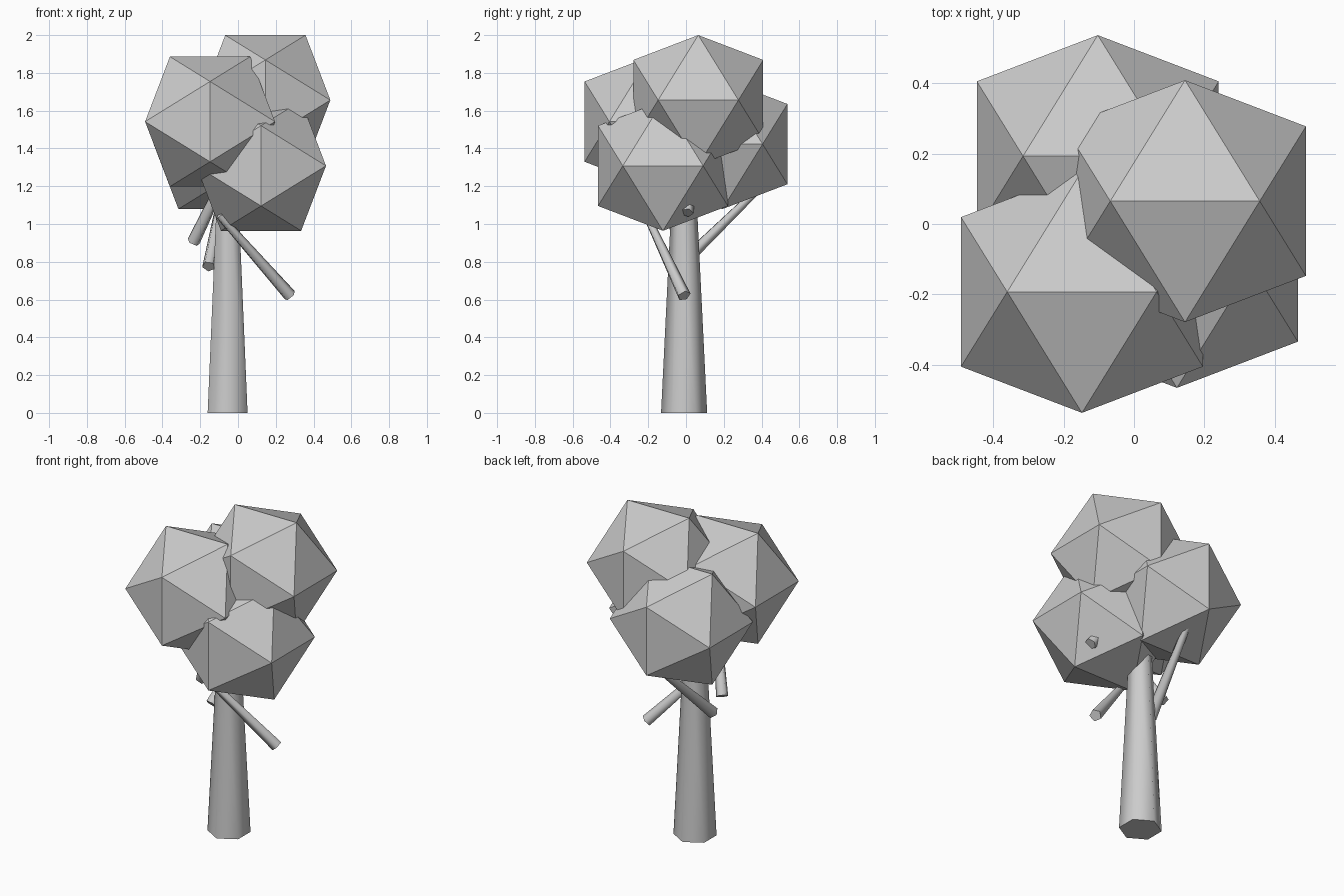
import bpy, bmesh, math
from mathutils import Vector

if "Cube" in bpy.data.objects:
    bpy.data.objects.remove(bpy.data.objects["Cube"])

PHI = (1 + math.sqrt(5)) / 2


def make_object(name, bm):
    bmesh.ops.recalc_face_normals(bm, faces=bm.faces)
    mesh = bpy.data.meshes.new(name)
    bm.to_mesh(mesh)
    bm.free()
    obj = bpy.data.objects.new(name, mesh)
    bpy.context.collection.objects.link(obj)
    return obj


def leaf_clump(name, centre, s=0.2125):
    # icosahedron standing on an edge that runs along x
    bm = bmesh.new()
    for a in (-s, s):
        for b in (-s * PHI, s * PHI):
            for co in ((a, 0, b), (b, a, 0), (0, b, a)):
                bm.verts.new(Vector(centre) + Vector(co))
    bmesh.ops.convex_hull(bm, input=bm.verts[:])
    return make_object(name, bm)


def tapered_rod(name, base, direction, length, r_base, r_tip, sides):
    # tapered prism growing from base along direction
    bm = bmesh.new()
    bmesh.ops.create_cone(bm, cap_ends=True, segments=sides,
                          radius1=r_base, radius2=r_tip, depth=length)
    d = Vector(direction).normalized()
    bmesh.ops.rotate(bm, verts=bm.verts, cent=(0, 0, 0),
                     matrix=Vector((0, 0, 1)).rotation_difference(d).to_matrix())
    bmesh.ops.translate(bm, verts=bm.verts, vec=Vector(base) + d * length / 2)
    obj = make_object(name, bm)
    bpy.ops.object.select_all(action='DESELECT')
    obj.select_set(True)
    bpy.context.view_layer.objects.active = obj
    bpy.ops.object.shade_smooth_by_angle(angle=math.radians(75))
    return obj


# trunk: six-sided, corners on the y axis
tapered_rod("trunk", (-0.055, -0.01, 0), (0, 0, 1), 1.2, 0.122, 0.063, 6)

# branches: five-sided, thick end low, thin end up in the leaves
branches = [
    ((0.275, -0.01, 0.62), (-0.88, -0.47, 1.0)),
    ((-0.235, -0.02, 0.905), (0.48, -0.52, 1.0)),
    ((-0.155, -0.04, 0.775), (0.18, 1.03, 1.0)),
    ((0.325, 0.005, 1.06), (-0.75, 0.1, 1.0)),
]
for i, (base, direction) in enumerate(branches, 1):
    tapered_rod(f"branch_{i}", base, direction, 0.6, 0.036, 0.02, 5)

# foliage clumps
clumps = [
    ("leaves_top", (0.145, 0.065, 1.656)),
    ("leaves_front_left", (-0.148, -0.193, 1.542)),
    ("leaves_front_right", (0.122, -0.122, 1.308)),
    ("leaves_back", (-0.103, 0.193, 1.423)),
]
for name, centre in clumps:
    leaf_clump(name, centre)
